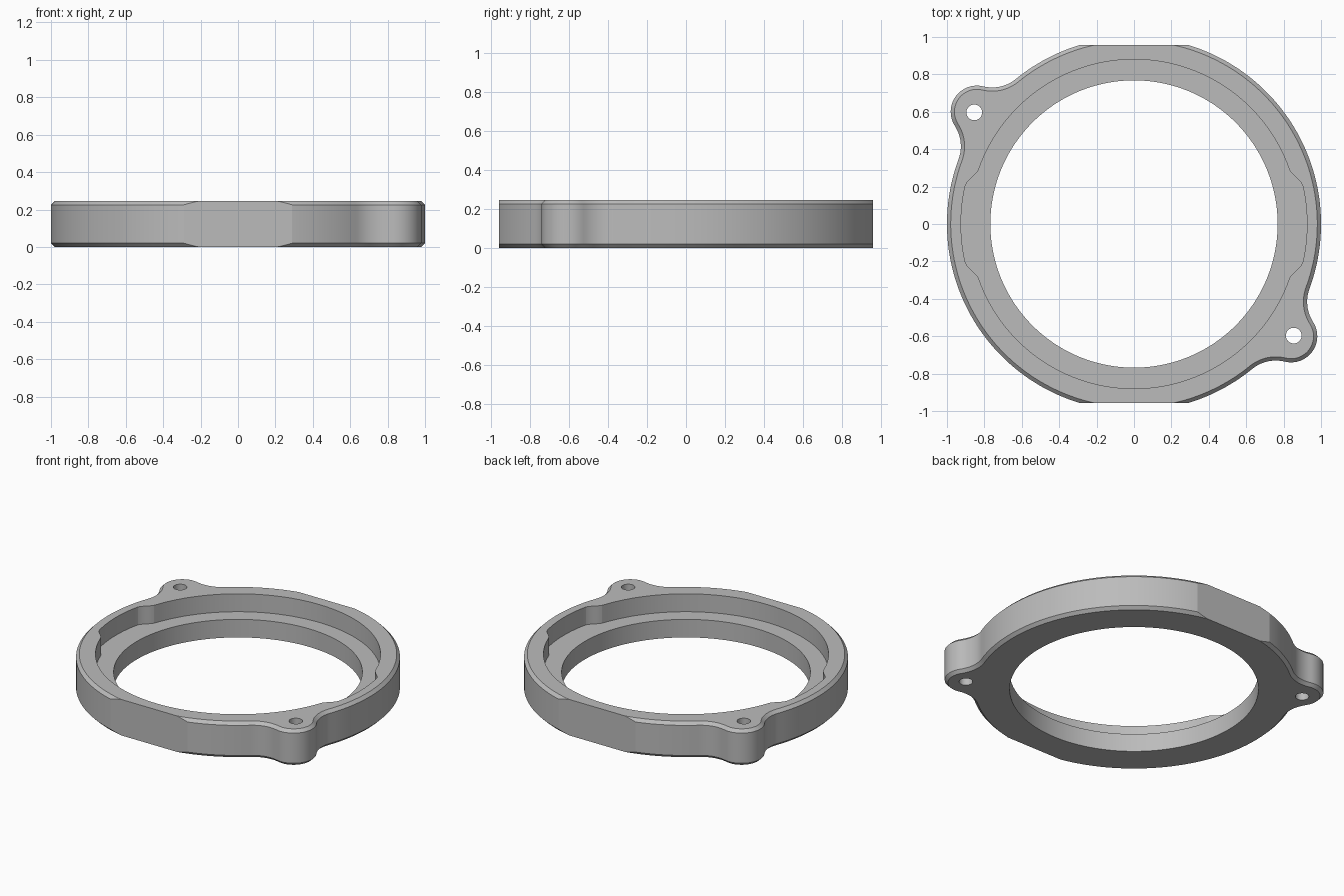
import bpy, bmesh
from math import sin, cos, pi, atan2, acos, hypot, radians

cube = bpy.data.objects.get("Cube")
if cube:
    bpy.data.objects.remove(cube, do_unlink=True)

HEIGHT, CHAMFER, LEDGE = 0.245, 0.02, 0.123
FLAT_Y = 0.957
LUG = (0.84, -0.60)
BOLT = (0.854, -0.597)

grey = bpy.data.materials.new("machined_grey")
grey.use_nodes = True
grey.diffuse_color = (0.5, 0.5, 0.5, 1)
grey.node_tree.nodes["Principled BSDF"].inputs["Base Color"].default_value = (0.5, 0.5, 0.5, 1)


def arc(cx, cy, r, a0, a1, n):
    """Arc points, leaving out the last one so arcs can be chained."""
    return [(cx + r * cos(a0 + (a1 - a0) * i / n), cy + r * sin(a0 + (a1 - a0) * i / n))
            for i in range(n)]


def outer_outline(inset):
    """Round body with two filleted lugs, offset inwards by inset."""
    body, lug, fillet = 1 - inset, 0.14 - inset, 0.2 + inset
    dist, turn = hypot(*LUG), atan2(LUG[1], LUG[0])
    far = body + fillet
    b = acos((far ** 2 + dist ** 2 - (lug + fillet) ** 2) / (2 * far * dist))
    fx, fy = far * cos(b), far * sin(b)
    g = atan2(fy, fx - dist)
    half = (arc(fx, -fy, fillet, pi - b, pi - g, 12)
            + arc(dist, 0, lug, -g, g, 24)
            + arc(fx, fy, fillet, pi + g, pi + b, 12)
            + arc(0, 0, body, b, pi - b, 90))
    pts = []
    for t in (turn, turn + pi):
        pts += [(x * cos(t) - y * sin(t), x * sin(t) + y * cos(t)) for x, y in half]
    return pts


def recess_outline():
    """Counterbore that widens smoothly into a pocket on each side."""
    pts, n = [], 360
    for i in range(n):
        a = 2 * pi * i / n
        off = abs((a + pi / 2) % pi - pi / 2)
        t = min(max((off - radians(12.5)) / radians(7), 0), 1)
        r = 0.925 - 0.045 * t * t * (3 - 2 * t)
        pts.append((r * cos(a), r * sin(a)))
    return pts


def loft(name, layers, flats=False):
    """Solid through stacked outlines, given as (points, z)."""
    bm = bmesh.new()
    rings = [[bm.verts.new((x, y, z)) for x, y in pts] for pts, z in layers]
    n = len(rings[0])
    for low, high in zip(rings, rings[1:]):
        for i in range(n):
            j = (i + 1) % n
            bm.faces.new((low[i], low[j], high[j], high[i]))
    bm.faces.new(rings[0][::-1])
    bm.faces.new(rings[-1])
    if flats:
        for s in (1, -1):
            cut = bmesh.ops.bisect_plane(
                bm, geom=bm.verts[:] + bm.edges[:] + bm.faces[:],
                plane_co=(0, s * FLAT_Y, 0), plane_no=(0, s, 0), clear_outer=True)
            edges = [e for e in cut["geom_cut"] if isinstance(e, bmesh.types.BMEdge)]
            bmesh.ops.edgeloop_fill(bm, edges=edges)
    bmesh.ops.recalc_face_normals(bm, faces=bm.faces[:])
    mesh = bpy.data.meshes.new(name)
    bm.to_mesh(mesh)
    bm.free()
    mesh.materials.append(grey)
    obj = bpy.data.objects.new(name, mesh)
    bpy.context.collection.objects.link(obj)
    return obj


# Chamfered body with front and back flats
wide, narrow = outer_outline(0), outer_outline(CHAMFER)
ring = loft("mounting_ring", [(narrow, 0), (wide, CHAMFER),
                              (wide, HEIGHT - CHAMFER), (narrow, HEIGHT)], flats=True)

# Cutters: stepped recess, through bore and two bolt holes
recess = recess_outline()
bore = arc(0, 0, 0.768, 0, 2 * pi, 180)
cutters = [loft("recess_cutter", [(recess, LEDGE), (recess, 0.4)]),
           loft("bore_cutter", [(bore, -0.2), (bore, 0.4)])]
for s in (1, -1):
    hole = arc(s * BOLT[0], s * BOLT[1], 0.042, 0, 2 * pi, 40)
    cutters.append(loft("bolt_hole_cutter", [(hole, -0.2), (hole, 0.4)]))

bpy.ops.object.select_all(action='DESELECT')
ring.select_set(True)
bpy.context.view_layer.objects.active = ring
for cutter in cutters:
    cutter.hide_render = True
    mod = ring.modifiers.new("cut", 'BOOLEAN')
    mod.operation, mod.solver, mod.object = 'DIFFERENCE', 'EXACT', cutter
    bpy.ops.object.modifier_apply(modifier=mod.name)
    bpy.data.objects.remove(cutter, do_unlink=True)

bpy.ops.object.shade_smooth_by_angle(angle=radians(12))
